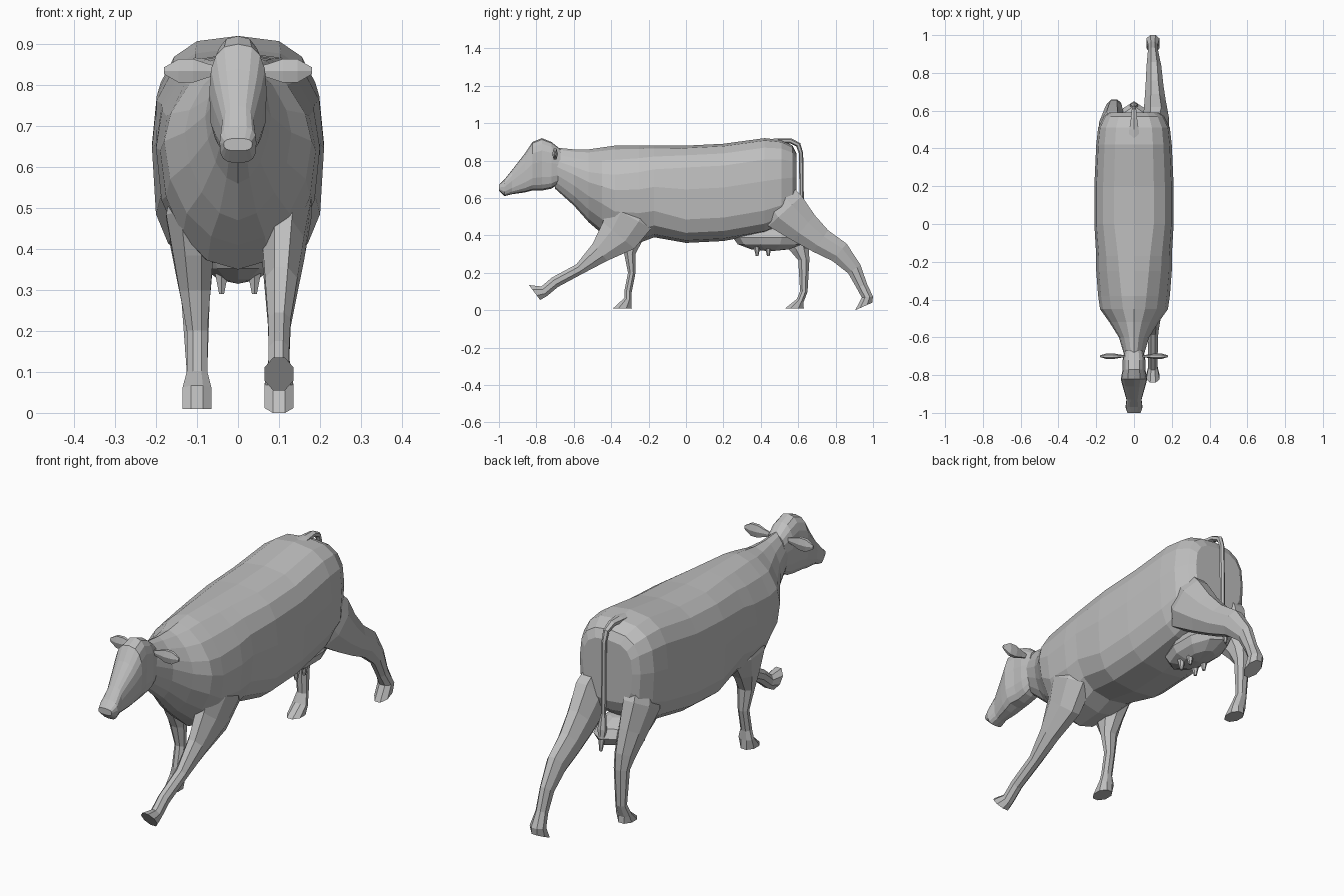
import bpy, bmesh, math
from mathutils import Vector, Matrix

default_cube = bpy.data.objects.get("Cube")
if default_cube:
    bpy.data.objects.remove(default_cube, do_unlink=True)

hide = bpy.data.materials.new("plain grey hide")
hide.use_nodes = True
hide.diffuse_color = (.52, .52, .52, 1)
hide.node_tree.nodes["Principled BSDF"].inputs["Base Color"].default_value = hide.diffuse_color


def finish(name, bm):
    """Turn a bmesh into a named, coloured object."""
    bmesh.ops.recalc_face_normals(bm, faces=bm.faces)
    mesh = bpy.data.meshes.new(name)
    bm.to_mesh(mesh)
    bm.free()
    mesh.materials.append(hide)
    part = bpy.data.objects.new(name, mesh)
    bpy.context.collection.objects.link(part)


def loft(name, rings):
    """Skin a list of equal-length rings and cap both ends."""
    bm = bmesh.new()
    loops = [[bm.verts.new(point) for point in ring] for ring in rings]
    count = len(loops[0])
    for first, second in zip(loops, loops[1:]):
        for i in range(count):
            j = (i + 1) % count
            bm.faces.new((first[i], first[j], second[j], second[i]))
    bm.faces.new(loops[0])
    bm.faces.new(loops[-1])
    finish(name, bm)


def signed_power(value, power):
    return math.copysign(abs(value) ** power, value)


def section(y, bottom, top, half_width, power):
    """Upright superellipse ring; a low power is boxy, a high power is wedge-like."""
    ring = []
    middle = bottom + .55 * (top - bottom)
    for k in range(16):
        angle = math.tau * k / 16
        rise = math.cos(angle)
        reach = top - middle if rise > 0 else middle - bottom
        # The upper half slopes a little more than the lower half
        bend = power + .12 if rise > .1 else power
        across = signed_power(math.sin(angle), bend)
        ring.append(Vector((half_width * across, y, middle + signed_power(rise, bend) * reach)))
    return ring


def tube(name, stations, end=None, sides=6):
    """Tube along a path; each station is a centre, half width and half depth."""
    rings = []
    last = len(stations) - 1
    for i, (centre, wide, deep) in enumerate(stations):
        along = stations[min(i + 1, last)][0] - stations[max(i - 1, 0)][0]
        if end and i == last:
            along = Vector(end)
        across = Vector((0, -along.z, along.y)).normalized()
        ring = []
        for k in range(sides):
            angle = math.tau * (k + .5) / sides
            reach = 1 / math.cos(math.pi / sides)
            sideways = Vector((wide * reach * math.cos(angle), 0, 0))
            ring.append(centre + sideways + across * deep * reach * math.sin(angle))
        rings.append(ring)
    loft(name, rings)


def leg(name, side, path, sole):
    """Leg whose width and spread follow height; path holds y, z, half depth."""
    stations = []
    for i, (y, z, deep) in enumerate(path):
        above_knee = max(0, z - .2)
        hoof_flare = .01 if z < .1 else 0
        centre = Vector((side * (.1 + above_knee * .05), y, z))
        wide = .025 + above_knee * .13 + hoof_flare
        if i == 0:
            # The root narrows so that it sinks into the trunk
            centre.x = side * .1
            wide = .05
        stations.append((centre, wide, deep))
    tube(name, stations, sole, sides=8)


# Body and neck: y, bottom, top, half width; the wedge neck rounds into a barrel
trunk = [
    (-.7, .65, .87, .05),
    (-.6, .56, .86, .08),
    (-.52, .47, .86, .13),
    (-.45, .41, .87, .18),
    (-.38, .35, .88, .19),
    (-.25, .36, .88, .2),
    (-.17, .39, .88, .2),
    (0, .36, .88, .21),
    (.2, .37, .89, .21),
    (.42, .41, .92, .2),
    (.51, .45, .91, .19),
    (.57, .5, .88, .16),
    (.59, .55, .84, .13),
]
rings = []
for y, bottom, top, half_width in trunk:
    roundness = min(1, max(0, y * 2 + 1))
    rings.append(section(y, bottom, top, half_width, 1.1 - roundness / 2))
loft("body_and_neck", rings)

# Head: y, bottom, top, half width
skull = [
    (-.67, .68, .86, .05),
    (-.72, .65, .9, .06),
    (-.77, .64, .92, .06),
    (-.82, .64, .9, .07),
    (-.86, .63, .84, .06),
    (-.93, .62, .75, .04),
    (-.97, .61, .7, .045),
    (-1, .64, .67, .035),
]
loft("head", [section(*station, .65) for station in skull])

# Ears, leaf shapes swelling towards the tip
for side, label in ((1, "left"), (-1, "right")):
    rings = []
    for step in range(5):
        along = step / 4
        size = .01 + .026 * math.sin(math.pi * along ** 1.5)
        ring = []
        for k in range(6):
            angle = math.tau * k / 6
            ring.append(Vector((side * (.04 + along * .14),
                                -.7 + size * math.cos(angle) * .45,
                                .835 + size * math.sin(angle))))
        rings.append(ring)
    loft(label + "_ear", rings)

# Left front leg reaching forward, hoof tilted up
leg("left_front_leg", 1, [
    (-.25, .6, .1),
    (-.3, .5, .13),
    (-.36, .4, .11),
    (-.46, .31, .06),
    (-.57, .22, .03),
    (-.7, .15, .03),
    (-.76, .1, .03),
    (-.81, .095, .05),
], sole=(0, -.8, -.6))

# Right front leg standing
leg("right_front_leg", -1, [
    (-.28, .6, .1),
    (-.29, .48, .12),
    (-.3, .38, .07),
    (-.3, .3, .03),
    (-.29, .2, .02),
    (-.31, .1, .02),
    (-.31, .06, .02),
    (-.34, .01, .05),
], sole=(0, 0, -1))

# Left hind leg pushing back
leg("left_hind_leg", 1, [
    (.44, .65, .1),
    (.53, .53, .12),
    (.63, .44, .09),
    (.72, .37, .07),
    (.82, .31, .06),
    (.9, .22, .04),
    (.94, .13, .03),
    (.97, .07, .03),
    (.95, .02, .05),
], sole=(0, .4, -.9))

# Right hind leg standing
leg("right_hind_leg", -1, [
    (.44, .65, .1),
    (.5, .53, .11),
    (.56, .42, .08),
    (.61, .33, .05),
    (.63, .27, .03),
    (.63, .1, .02),
    (.61, .05, .02),
    (.58, .01, .05),
], sole=(0, 0, -1))

# Udder with four teats
bm = bmesh.new()
bmesh.ops.create_uvsphere(bm, u_segments=10, v_segments=6, radius=1,
                          matrix=Matrix.LocRotScale((0, .45, .39), None, (.1, .2, .075)))
finish("udder", bm)
for side, label in ((1, "left"), (-1, "right")):
    for y, place in ((.38, "front"), (.44, "rear")):
        root = Vector((side * .04, y, .34))
        tip = root - Vector((0, 0, .05))
        tube(label + "_" + place + "_teat", [(root, .016, .016), (tip, .006, .006)])

# Tail arching off the rump and hanging down to a tuft: y, z, half width
tail = [
    (.42, .9, .03),
    (.5, .905, .025),
    (.56, .905, .016),
    (.6, .885, .012),
    (.615, .84, .01),
    (.62, .5, .01),
    (.63, .43, .02),
    (.64, .33, .006),
]
tube("tail", [(Vector((0, y, z)), wide, min(wide, .012)) for y, z, wide in tail])
